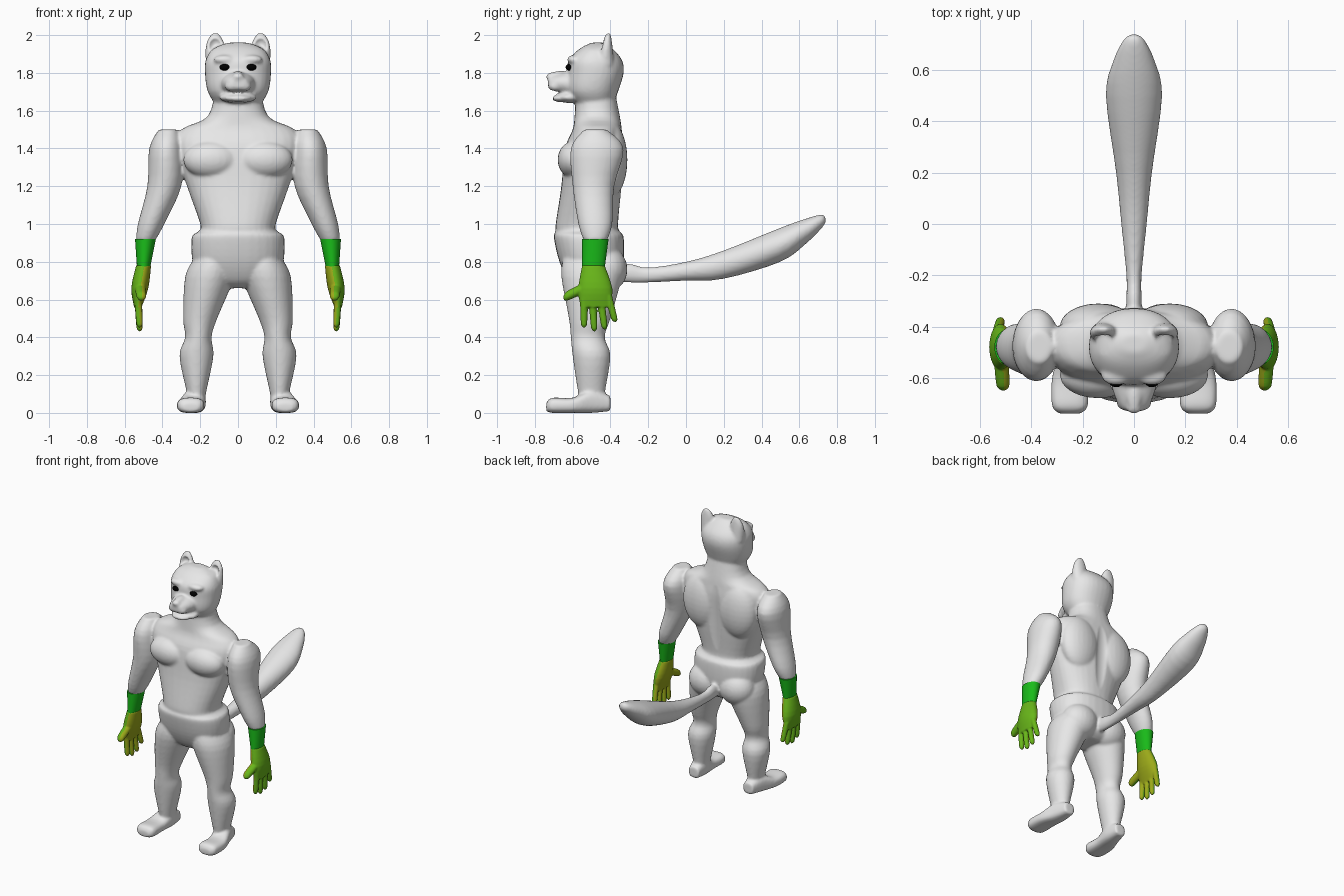
import bpy
import bmesh
import math
from mathutils import Matrix, Vector

if "Cube" in bpy.data.objects:
    bpy.data.objects.remove(bpy.data.objects["Cube"], do_unlink=True)


def make_material(name, color):
    mat = bpy.data.materials.new(name)
    mat.use_nodes = True
    mat.diffuse_color = (*color, 1)
    mat.node_tree.nodes["Principled BSDF"].inputs["Base Color"].default_value = (*color, 1)
    return mat


GREY = make_material("light grey", (.8, .8, .8))
GREEN = make_material("cuff green", (.01, .5, .01))
OLIVE = make_material("glove green", (.14, .47, .01))
PALM = make_material("palm yellow green", (.33, .4, .01))
BLACK = make_material("eye black", (0, 0, 0))


def spline_sections(sections, steps=4):
    """Catmull-Rom interpolation between cross-sections."""
    rows = [sections[0], *sections, sections[-1]]
    result = []
    for before, start, end, after in zip(rows, rows[1:], rows[2:], rows[3:]):
        for k in range(steps):
            t = k / steps
            result.append([(2 * b + (c - a) * t + (2 * a - 5 * b + 4 * c - d) * t ** 2
                            + (3 * b - a - 3 * c + d) * t ** 3) / 2
                           for a, b, c, d in zip(before, start, end, after)])
    return result + [sections[-1]]


def loft(bm, sections, axis="Z", side=1, power=2, sides=32):
    """Skin rounded rings: (position, centre a, centre b, radius a, radius b)."""
    rings = []
    for position, center_a, center_b, radius_a, radius_b in spline_sections(sections):
        ring = []
        for i in range(sides):
            angle = math.tau * i / sides
            cosine, sine = math.cos(angle), math.sin(angle)
            a = center_a + radius_a * math.copysign(abs(cosine) ** (2 / power), cosine)
            b = center_b + radius_b * math.copysign(abs(sine) ** (2 / power), sine)
            y, z = (b, position) if axis == "Z" else (position, b)
            ring.append(bm.verts.new((a * side, y, z)))
        rings.append(ring)
    for low, high in zip(rings, rings[1:]):
        for i in range(sides):
            bm.faces.new((low[i - 1], low[i], high[i], high[i - 1]))
    bm.faces.new(rings[0][::-1])
    bm.faces.new(rings[-1])


def centred(rows):
    """Turn (position, half width, low edge, high edge) into sections on x = 0."""
    return [(position, 0, (low + high) / 2, width, (high - low) / 2)
            for position, width, low, high in rows]


def ball(bm, center, radii, side=1):
    place = Matrix.Translation((center[0] * side, center[1], center[2]))
    bmesh.ops.create_uvsphere(bm, u_segments=24, v_segments=16, radius=1,
                              matrix=place @ Matrix.Diagonal((*radii, 1)))


def finger(bm, base, tip, radius, axis, side):
    base, tip = Vector(base), Vector(tip)
    rows = []
    for t, size in ((0, 1), (.8, .9), (.95, .6), (1, .2)):
        p = base.lerp(tip, t)
        r = radius * size
        rows.append((p.z, p.x, p.y, r, r) if axis == "Z" else (p.y, p.x, p.z, r, r))
    loft(bm, rows, axis, side, sides=16)


def finish(name, bm, materials, voxel=0):
    """Make an object; with a voxel size its parts are fused and softened."""
    bmesh.ops.recalc_face_normals(bm, faces=bm.faces)
    mesh = bpy.data.meshes.new(name)
    bm.to_mesh(mesh)
    bm.free()
    obj = bpy.data.objects.new(name, mesh)
    bpy.context.collection.objects.link(obj)
    if voxel:
        fuse = obj.modifiers.new("fuse", "REMESH")
        fuse.mode = "VOXEL"
        fuse.voxel_size = voxel
        soften = obj.modifiers.new("soften", "SMOOTH")
        soften.factor = .5
        soften.iterations = 6
        bpy.context.view_layer.update()
        graph = bpy.context.evaluated_depsgraph_get()
        fused = bpy.data.meshes.new_from_object(obj.evaluated_get(graph))
        obj.modifiers.clear()
        obj.data = fused
    obj.data.materials.clear()
    for mat in materials:
        obj.data.materials.append(mat)
    for other in bpy.context.selected_objects:
        other.select_set(False)
    obj.select_set(True)
    bpy.context.view_layer.objects.active = obj
    bpy.ops.object.shade_smooth_by_angle(angle=math.radians(50))
    return obj


def dent(obj, center, radii, depth):
    """Push skin along y inside an ellipsoid, fading to its rim."""
    for vert in obj.data.vertices:
        offset = vert.co - Vector(center)
        fall = 1 - sum((d / r) ** 2 for d, r in zip(offset, radii))
        if fall > 0 and vert.normal.y * depth < 0:
            vert.co.y += depth * fall


# Torso and neck
body = bmesh.new()
loft(body, centred([
    (.66, .08, -.56, -.4), (.7, .19, -.62, -.35), (.8, .24, -.67, -.33),
    (.93, .245, -.7, -.33), (.96, .21, -.69, -.35), (1, .2, -.69, -.36),
    (1.2, .27, -.66, -.34), (1.4, .33, -.64, -.33), (1.5, .3, -.6, -.34),
    (1.57, .16, -.59, -.35), (1.72, .12, -.58, -.38)]), power=2.3)

# Skull
loft(body, centred([
    (1.62, .11, -.57, -.39), (1.7, .16, -.63, -.36), (1.8, .175, -.63, -.33),
    (1.87, .17, -.62, -.34), (1.93, .13, -.56, -.39), (1.96, .05, -.5, -.43)]), power=2.2)

# Muzzle, nose and jaw
loft(body, centred([(-.58, .1, 1.66, 1.82), (-.66, .08, 1.69, 1.8),
                    (-.72, .05, 1.71, 1.78), (-.73, .02, 1.73, 1.76)]), "Y")
ball(body, (0, -.66, 1.79), (.03, .07, .02))
ball(body, (0, -.72, 1.78), (.03, .02, .02))
ball(body, (0, -.61, 1.67), (.1, .08, .03))
ball(body, (0, -.66, 1.665), (.07, .05, .02))

# Tail
loft(body, centred([
    (-.4, .03, .7, .78), (-.3, .03, .69, .79), (-.2, .03, .69, .77), (0, .05, .7, .8),
    (.2, .07, .71, .86), (.5, .11, .8, .98), (.64, .08, .9, 1.03),
    (.72, .04, .98, 1.05), (.74, .01, 1.01, 1.03)]), "Y")

for side in (1, -1):
    # Chest, back and hip muscles
    ball(body, (.14, -.59, 1.34), (.15, .09, .1), side)
    ball(body, (.14, -.4, 1.34), (.15, .09, .2), side)
    ball(body, (.12, -.42, .76), (.13, .11, .12), side)
    # Brow, whisker pad and ear
    ball(body, (.07, -.59, 1.87), (.06, .04, .025), side)
    ball(body, (.03, -.69, 1.73), (.04, .04, .03), side)
    loft(body, [(1.84, .12, -.43, .05, .05), (1.95, .12, -.42, .05, .03),
                (2.01, .12, -.41, .02, .01)], side=side)
    # Arm
    loft(body, [(1.5, .37, -.48, .05, .06), (1.4, .38, -.47, .09, .14),
                (1.2, .39, -.49, .09, .11), (1, .46, -.48, .07, .09),
                (.91, .49, -.48, .05, .06)], side=side)
    # Leg
    loft(body, [(.82, .13, -.5, .1, .15), (.72, .15, -.5, .13, .16), (.5, .2, -.51, .09, .11),
                (.4, .21, -.52, .07, .09), (.3, .22, -.5, .09, .1), (.1, .22, -.5, .05, .07),
                (.05, .22, -.49, .05, .06)], side=side)
    # Foot
    loft(body, [(-.74, .25, .03, .04, .02), (-.71, .25, .04, .07, .04),
                (-.6, .25, .04, .07, .04), (-.5, .23, .06, .06, .06),
                (-.4, .22, .05, .04, .04)], "Y", side, power=2.8)

# Spine groove, mouth line and hollow ears
body_obj = finish("body", body, [GREY], voxel=.009)
dent(body_obj, (0, -.31, 1.25), (.05, .08, .28), -.015)
dent(body_obj, (0, -.71, 1.7), (.07, .06, .012), .015)
for side in (1, -1):
    dent(body_obj, (.12 * side, -.45, 1.94), (.035, .06, .045), .03)

for side, label in ((1, "left"), (-1, "right")):
    # Eye
    eye = bmesh.new()
    ball(eye, (.07, -.615, 1.83), (.027, .022, .018), side)
    finish(label + "_eye", eye, [BLACK])

    # Cuff
    cuff = bmesh.new()
    loft(cuff, [(.92, .49, -.48, .055, .07), (.77, .5, -.49, .035, .06)], side=side)
    finish(label + "_cuff", cuff, [GREEN])

    # Hand with four fingers and a thumb
    hand = bmesh.new()
    loft(hand, [(.78, .5, -.49, .04, .06), (.66, .52, -.48, .045, .09),
                (.56, .53, -.48, .02, .08)], side=side)
    for i, tip_z in enumerate((.45, .43, .44, .48)):
        finger(hand, (.53, -.54 + i * .043, .62), (.52, -.54 + i * .055, tip_z), .02, "Z", side)
    finger(hand, (.52, -.5, .68), (.51, -.65, .61), .03, "Y", side)
    hand_obj = finish(label + "_hand", hand, [OLIVE, PALM], voxel=.005)
    for face in hand_obj.data.polygons:
        face.material_index = int(face.normal.x * side < -.15)
